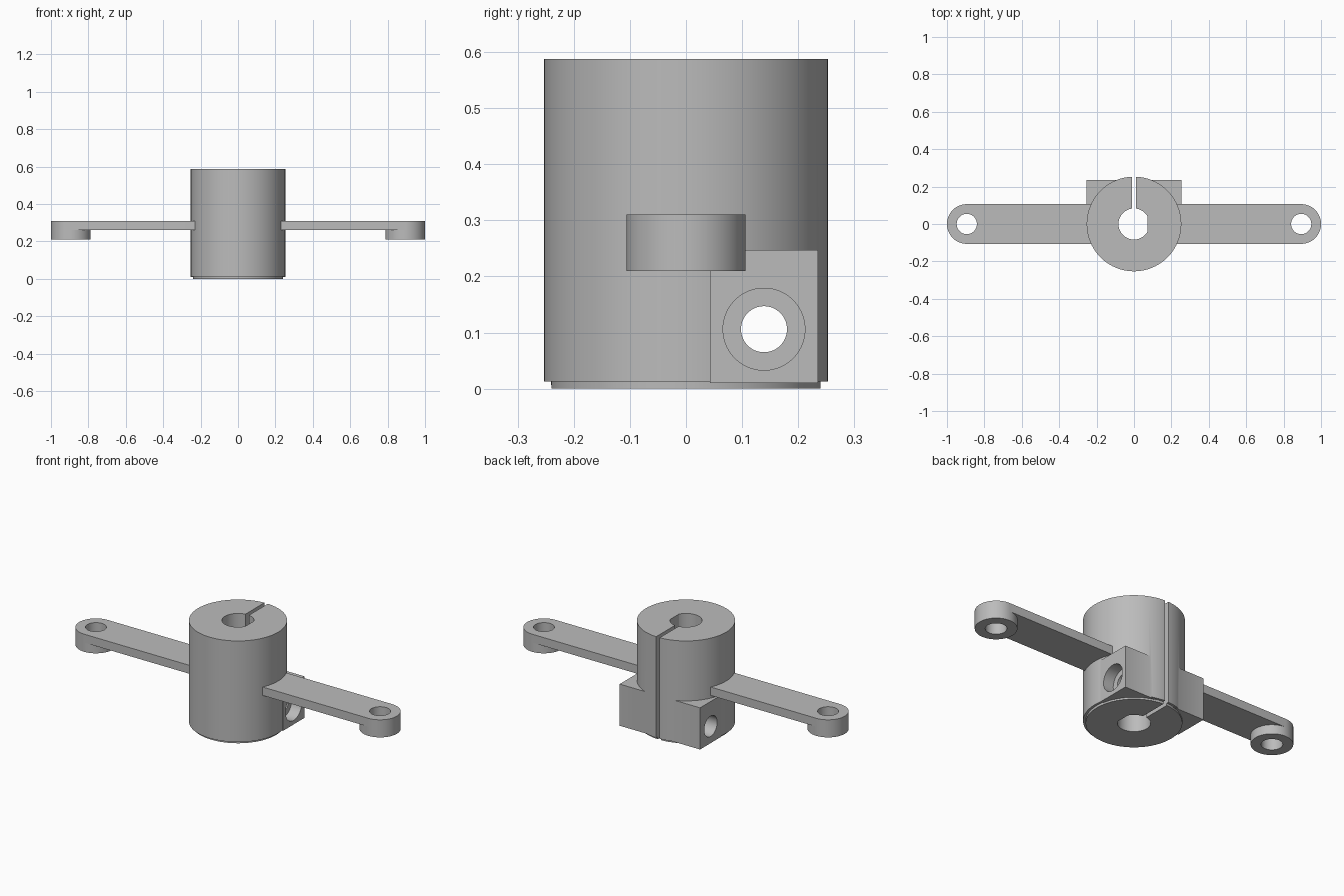
import bpy, math

if "Cube" in bpy.data.objects:
    bpy.data.objects.remove(bpy.data.objects["Cube"], do_unlink=True)

grey = bpy.data.materials.new("plain grey")
grey.use_nodes = True
COLOUR = (0.5, 0.5, 0.5, 1)
grey.diffuse_color = COLOUR
grey.node_tree.nodes["Principled BSDF"].inputs["Base Color"].default_value = COLOUR


def box(name, x, y, z):
    """Box from (min, max) pairs."""
    pairs = (x, y, z)
    bpy.ops.mesh.primitive_cube_add(size=1, location=[(a + b) / 2 for a, b in pairs])
    ob = bpy.context.object
    ob.name = name
    ob.scale = [b - a for a, b in pairs]
    bpy.ops.object.transform_apply(location=True, rotation=True, scale=True)
    return ob


def cylinder(name, radius, centre, span, along_x=False):
    """Cylinder over a span of z at (x, y), or over a span of x at (y, z)."""
    mid = sum(span) / 2
    loc = (mid, *centre) if along_x else (*centre, mid)
    turn = (0, math.pi / 2, 0) if along_x else (0, 0, 0)
    bpy.ops.mesh.primitive_cylinder_add(vertices=96, radius=radius, depth=span[1] - span[0],
                                        location=loc, rotation=turn)
    ob = bpy.context.object
    ob.name = name
    bpy.ops.object.transform_apply(location=True, rotation=True, scale=True)
    return ob


def combine(target, other, operation):
    mod = target.modifiers.new("combine", 'BOOLEAN')
    mod.operation, mod.solver, mod.object = operation, 'EXACT', other
    bpy.ops.object.select_all(action='DESELECT')
    bpy.context.view_layer.objects.active = target
    target.select_set(True)
    bpy.ops.object.modifier_apply(modifier=mod.name)
    bpy.data.objects.remove(other, do_unlink=True)


def finish(ob):
    ob.data.materials.clear()
    ob.data.materials.append(grey)
    bpy.ops.object.select_all(action='DESELECT')
    bpy.context.view_layer.objects.active = ob
    ob.select_set(True)
    bpy.ops.object.shade_smooth_by_angle(angle=math.radians(30))


# Hub with a chamfered lower rim
R, H, CHAMFER = 0.253, 0.588, 0.013
hub = cylinder("clamp_hub", R, (0, 0), (0, H))
for v in hub.data.vertices:
    if v.co.z < 0.001:
        v.co.x *= 1 - CHAMFER / R
        v.co.y *= 1 - CHAMFER / R
rim = cylinder("rim", R, (0, 0), (CHAMFER, H))
combine(hub, rim, 'UNION')

# Clamp lugs at the back
combine(hub, box("lugs", (-R, R), (0.043, 0.235), (0.01, 0.247)), 'UNION')

# D-shaped bore and clamping slot
bore = cylinder("bore", 0.083, (0, 0), (-0.1, 0.7))
combine(bore, box("flat", (0.073, 0.2), (-0.2, 0.2), (-0.2, 0.8)), 'DIFFERENCE')
combine(hub, bore, 'DIFFERENCE')
combine(hub, box("slot", (-0.011, 0.011), (0.05, 0.4), (-0.1, 0.7)), 'DIFFERENCE')

# Bolt hole with a head recess on one side and a wider insert hole on the other
BOLT = (0.139, 0.106)
for radius, span in ((0.041, (-0.4, 0.4)), (0.073, (0.19, 0.4)), (0.058, (-0.4, -0.1))):
    combine(hub, cylinder("bolt_hole", radius, BOLT, span, True), 'DIFFERENCE')
finish(hub)

# Arms with round end bosses and pivot holes
TIP, TOP, WIDTH = 0.894, 0.31, 0.106
for side, label in ((1, "left_arm"), (-1, "right_arm")):
    arm = box(label, sorted((side * 0.2, side * TIP)), (-WIDTH, WIDTH), (0.262, TOP))
    combine(arm, cylinder("boss", WIDTH, (side * TIP, 0), (0.21, TOP)), 'UNION')
    combine(arm, cylinder("pivot", 0.054, (side * TIP, 0), (0.1, 0.5)), 'DIFFERENCE')
    finish(arm)
